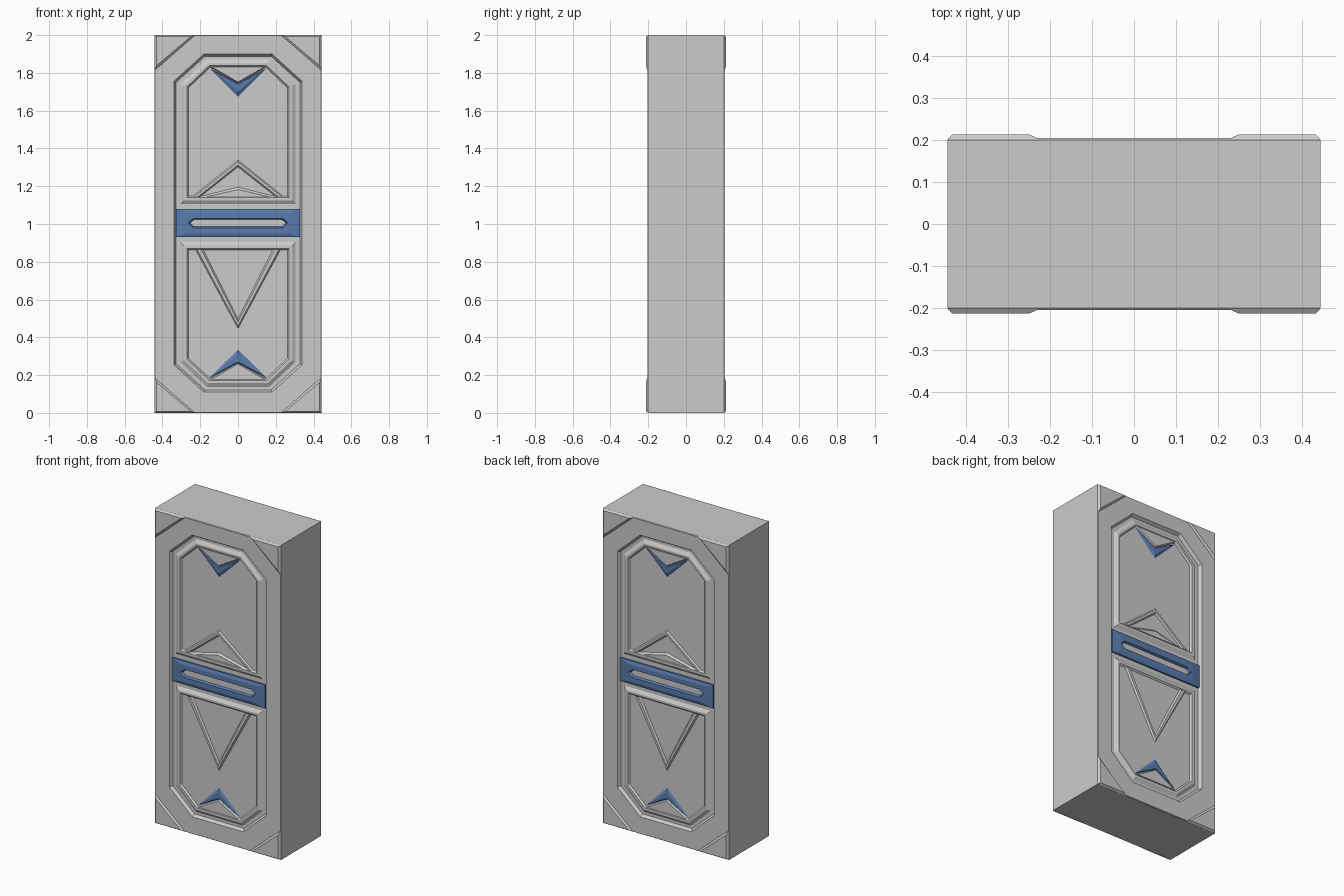
import bpy, bmesh
from mathutils import Vector, Matrix

if "Cube" in bpy.data.objects:
    bpy.data.objects.remove(bpy.data.objects["Cube"])

W, C = 0.443, 1.005                  # half width, centre height of the relief
FLOOR, LEVEL, POCKET = 0.185, 0.198, 0.188

blue = bpy.data.materials.new("blue")
blue.diffuse_color = (0.10, 0.20, 0.42, 1)
blue.use_nodes = True
blue.node_tree.nodes["Principled BSDF"].inputs["Base Color"].default_value = blue.diffuse_color


def inset(pts, d):
    """Mitred inward offset of a counter-clockwise outline."""
    out = []
    for i, p in enumerate(pts):
        p = Vector(p)
        a = (p - Vector(pts[i - 1])).normalized()
        b = (Vector(pts[(i + 1) % len(pts)]) - p).normalized()
        na, nb = Vector((-a.y, a.x)), Vector((-b.y, b.x))
        out.append(tuple(p + (na + nb) * d / (1 + na.dot(nb))))
    return out


def flip(pts, c=C):
    return [(x, 2 * c - z) for x, z in reversed(pts)]


def mirror(pts):
    return [(-x, z) for x, z in reversed(pts)]


def relief(name, loops, closed=True, cap=True, mat=None):
    """Loft (outline, depth) loops, on the front and again on the back."""
    bm = bmesh.new()
    for turn in (0, 1):
        s = -1 if turn else 1
        rows = [[bm.verts.new((s * x, -s * y, z)) for x, z in pts] for pts, y in loops]
        n = len(rows[0])
        for a, b in zip(rows, rows[1:]):
            for i in range(n if closed else n - 1):
                j = (i + 1) % n
                bm.faces.new((a[i], a[j], b[j], b[i]))
        if cap:
            bm.faces.new(rows[-1])
    bmesh.ops.remove_doubles(bm, verts=bm.verts, dist=1e-5)
    me = bpy.data.meshes.new(name)
    bm.to_mesh(me)
    bm.free()
    if mat:
        me.materials.append(mat)
    ob = bpy.data.objects.new(name, me)
    bpy.context.collection.objects.link(ob)
    return ob


# Door slab with the long octagonal recess
half = [(0.34, 1.755), (0.18, 1.90), (-0.18, 1.90), (-0.34, 1.755)]
octagon = half + flip(half)[0:4]
octagon = half + [(-0.34, 2 * C - 1.755), (-0.18, 2 * C - 1.90),
                  (0.18, 2 * C - 1.90), (0.34, 2 * C - 1.755)]


def rect8(d):
    return [((W - d) * (1 if x > 0 else -1), 2 - d if z > 1 else d) for x, z in octagon]


relief("door_slab", [(rect8(0), 0), (rect8(0), 0.2), (rect8(0.003), 0.204),
                     (octagon, 0.204), (inset(octagon, 0.012), FLOOR)])

# Corner plates
base = [(W, 1.807), (W, 2.0), (0.222, 2.0)]
top = [(0.432, 1.838), (0.432, 1.992), (0.25, 1.992)]
for v, fz in (("top", lambda p: p), ("bottom", lambda p: flip(p, 1.0))):
    for h, fx in (("right", lambda p: p), ("left", mirror)):
        relief(f"corner_plate_{v}_{h}", [(fx(fz(base)), 0.201), (fx(fz(top)), 0.213)])

# Upper and lower panels, each with a notch wedge and blue chevron at the far end
panel = [(-0.305, 1.105), (0.305, 1.105), (0.305, 1.74),
         (0.165, 1.872), (-0.165, 1.872), (-0.305, 1.74)]
wedge = [(-0.152, 1.832), (0, 1.745), (0.152, 1.832)]
wedge_top = [(-0.14, 1.832), (0, 1.752), (0.14, 1.832)]
chevron = [(0, 1.675), (0.15, 1.823), (0, 1.748), (-0.15, 1.823)]
chevron_top = [(0, 1.70), (0.125, 1.808), (0, 1.74), (-0.125, 1.808)]
for v, f in (("upper", lambda p: p), ("lower", flip)):
    relief(f"{v}_panel", [(f(panel), FLOOR), (inset(f(panel), 0.02), LEVEL),
                          (inset(f(panel), 0.034), LEVEL), (inset(f(panel), 0.043), POCKET)])
    relief(f"{v}_notch_wedge", [(f(wedge), POCKET), (f(wedge_top), LEVEL)])
    relief(f"{v}_chevron", [(f(chevron), POCKET), (f(chevron_top), LEVEL - 0.003)], mat=blue)


# Pointed ridges standing in the pockets
def ridge(name, z, steps):
    sg = 1 if steps[0][1] > z else -1
    relief(name, [([(sg * x, z), (0, tip), (-sg * x, z)], y) for x, tip, y in steps],
           closed=False, cap=False)


ridge("upper_peak_ridge", 1.144, [(0.243, 1.338, POCKET), (0.232, 1.328, LEVEL),
                                  (0.212, 1.312, LEVEL), (0.20, 1.302, POCKET)])
relief("upper_peak_base", [([(-0.205, 1.144), (0.205, 1.144), (0, 1.195)], POCKET),
                           ([(-0.165, 1.144), (0.165, 1.144), (0, 1.182)], LEVEL)])
ridge("lower_point_ridge", 0.866, [(0.226, 0.446, POCKET), (0.217, 0.46, LEVEL),
                                   (0.195, 0.482, LEVEL), (0.185, 0.498, POCKET)])


# Blue cross bar with a pointed slot
def bar(hx, hz, hp=None):
    hp = hx if hp is None else hp
    return [(hp, C), (hx, C + hz), (-hx, C + hz), (-hp, C), (-hx, C - hz), (hx, C - hz)]


relief("cross_bar", [(bar(0.328, 0.074), FLOOR), (bar(0.328, 0.074), 0.196),
                     (bar(0.272, 0.055), 0.203), (bar(0.237, 0.025, 0.265), 0.203),
                     (bar(0.232, 0.016, 0.25), FLOOR + 0.001)], cap=False, mat=blue)
relief("bar_slot_floor", [(bar(0.236, 0.022, 0.26), FLOOR), (bar(0.234, 0.02, 0.256), 0.19)])
